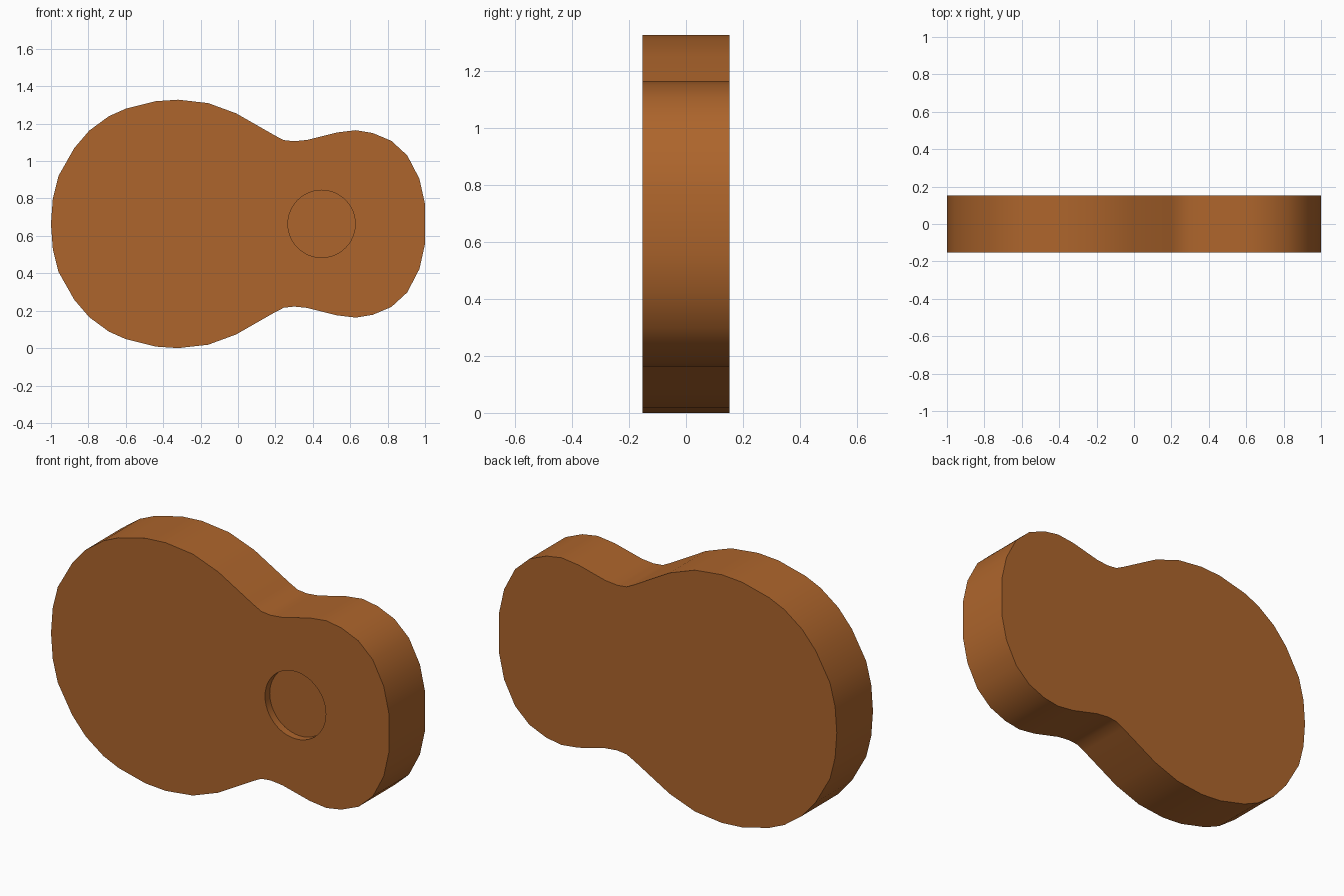
import bpy, bmesh, math

if "Cube" in bpy.data.objects:
    bpy.data.objects.remove(bpy.data.objects["Cube"])

MID, HALF = 0.664, 0.153      # height of the symmetry line, half thickness
HOLE_X, HOLE_R, HOLE_DEPTH = 0.447, 0.18, 0.04

# upper half of the outline (x, z), left end to right end
upper = [(-0.99, 0.80), (-0.96, 0.92), (-0.875, 1.07), (-0.795, 1.163),
         (-0.69, 1.24), (-0.60, 1.28), (-0.44, 1.32), (-0.32, 1.328),
         (-0.16, 1.31), (-0.01, 1.255), (0.20, 1.135), (0.245, 1.112),
         (0.30, 1.106), (0.37, 1.113), (0.53, 1.153), (0.63, 1.165),
         (0.72, 1.15), (0.82, 1.108), (0.905, 1.03), (0.97, 0.905), (1.0, 0.77)]
lower = [(x, 2 * MID - z) for x, z in reversed(upper)]
outline = [(-1.0, MID)] + upper + lower


def prism(name, points, y0, y1):
    """Extrude an x-z outline from y0 to y1."""
    bm = bmesh.new()
    face = bm.faces.new([bm.verts.new((x, y0, z)) for x, z in points])
    ext = bmesh.ops.extrude_face_region(bm, geom=[face])
    for v in ext["geom"]:
        if isinstance(v, bmesh.types.BMVert):
            v.co.y = y1
    bmesh.ops.recalc_face_normals(bm, faces=bm.faces)
    mesh = bpy.data.meshes.new(name)
    bm.to_mesh(mesh)
    bm.free()
    obj = bpy.data.objects.new(name, mesh)
    bpy.context.collection.objects.link(obj)
    return obj


# solid body with waisted outline
body = prism("instrument_body", outline, -HALF, HALF)
wood = bpy.data.materials.new("wood")
wood.diffuse_color = (0.42, 0.13, 0.025, 1)
wood.use_nodes = True
wood.node_tree.nodes["Principled BSDF"].inputs["Base Color"].default_value = wood.diffuse_color
body.data.materials.append(wood)

# shallow round sound hole in the front
circle = [(HOLE_X + HOLE_R * math.cos(a), MID + HOLE_R * math.sin(a))
          for a in (2 * math.pi * i / 48 for i in range(48))]
cutter = prism("sound_hole_cutter", circle, -HALF - 0.1, -HALF + HOLE_DEPTH)
cutter.data.materials.append(wood)
cutter.hide_render = True

cut = body.modifiers.new("sound_hole", 'BOOLEAN')
cut.operation = 'DIFFERENCE'
cut.solver = 'EXACT'
cut.object = cutter
bpy.context.view_layer.objects.active = body
body.select_set(True)
bpy.ops.object.modifier_apply(modifier=cut.name)
bpy.data.objects.remove(cutter)

# smooth rim, crisp front and back edges
bpy.ops.object.shade_smooth_by_angle(angle=math.radians(40))
